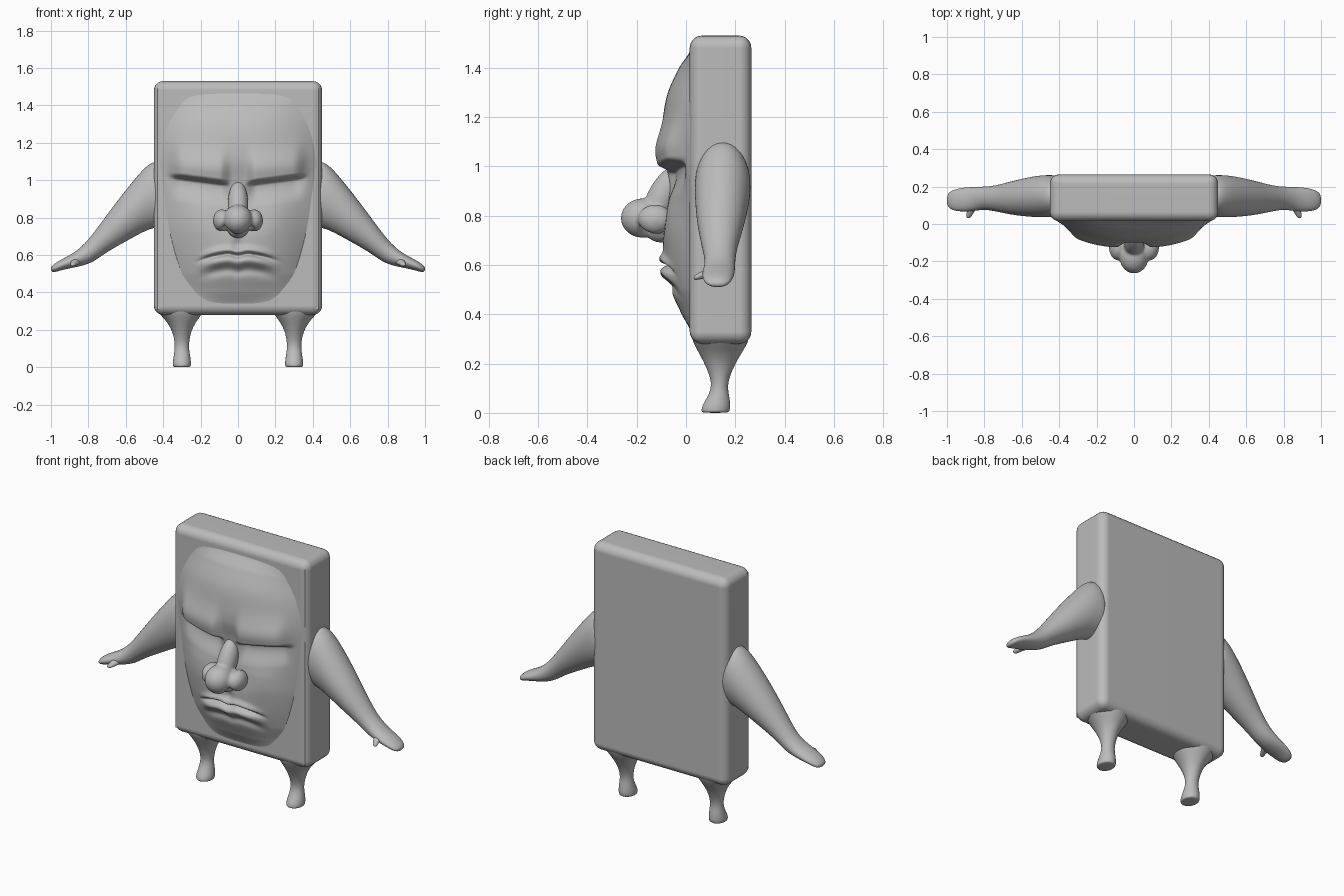
import bpy, bmesh, math
from mathutils import Vector, Matrix

cube = bpy.data.objects.get("Cube")
if cube:
    bpy.data.objects.remove(cube)

clay = bpy.data.materials.new("grey clay")
clay.use_nodes = True
grey = (0.5, 0.5, 0.5, 1)
clay.diffuse_color = grey
clay.node_tree.nodes["Principled BSDF"].inputs["Base Color"].default_value = grey


def finish(bm, name):
    bmesh.ops.recalc_face_normals(bm, faces=bm.faces)
    mesh = bpy.data.meshes.new(name)
    bm.to_mesh(mesh)
    bm.free()
    mesh.materials.append(clay)
    mesh.shade_smooth()
    obj = bpy.data.objects.new(name, mesh)
    bpy.context.collection.objects.link(obj)
    return obj


def loft(name, rings, sides=16):
    """Skin oval rings given as (centre, half axis u, half axis v)."""
    bm = bmesh.new()
    loops = []
    for c, u, v in rings:
        angles = [2 * math.pi * i / sides for i in range(sides)]
        loops.append([bm.verts.new(c + u * math.cos(a) + v * math.sin(a)) for a in angles])
    for a, b in zip(loops, loops[1:]):
        for i in range(sides):
            j = (i + 1) % sides
            bm.faces.new((a[i], a[j], b[j], b[i]))
    bm.faces.new(loops[0])
    bm.faces.new(loops[-1])
    obj = finish(bm, name)
    obj.modifiers.new("smooth", 'SUBSURF').levels = 2
    obj.modifiers["smooth"].render_levels = 2
    return obj


def step(a, b, t):
    t = min(1, max(0, (t - a) / (b - a)))
    return t * t * (3 - 2 * t)


def bump(d, width):
    return math.exp(-(d / width) ** 2)


def curve(points, t):
    """Smooth interpolation through (position, value) points (Catmull-Rom)."""
    for i in range(len(points) - 1):
        (t1, p1), (t2, p2) = points[i], points[i + 1]
        if t <= t2:
            p0 = points[max(i - 1, 0)][1]
            p3 = points[min(i + 2, len(points) - 1)][1]
            s = max(0, (t - t1) / (t2 - t1))
            return p1 + s * (p2 - p0) / 2 + s * s * (p0 - 2.5 * p1 + 2 * p2 - p3 / 2) \
                + s ** 3 * (1.5 * (p1 - p2) + (p3 - p0) / 2)
    return points[-1][1]


# Slab body
bm = bmesh.new()
bmesh.ops.create_cube(bm, size=1, matrix=Matrix.Translation((0, 0.14, 0.905))
                      @ Matrix.Diagonal((0.9, 0.25, 1.25, 1)))
body = finish(bm, "body")
bev = body.modifiers.new("round edges", 'BEVEL')
bev.width = 0.05
bev.segments = 5
body.modifiers.new("even shading", 'WEIGHTED_NORMAL')

# Face relief
DEPTH = [(0.32, 0), (0.4, 0.04), (0.5, 0.085), (0.6, 0.11), (0.7, 0.115), (0.8, 0.1),
         (0.9, 0.09), (1.0, 0.1), (1.1, 0.12), (1.2, 0.115), (1.3, 0.095), (1.4, 0.05), (1.48, 0)]
WIDTH = [(0.32, 0.2), (0.5, 0.31), (0.75, 0.38), (1.05, 0.42), (1.25, 0.4), (1.48, 0.3)]


def relief(x, z):
    ax = abs(x)
    t = min(1, ax / curve(WIDTH, z))
    h = curve(DEPTH, z) * (1 - t ** 2.4)
    fade = 1 - step(0.75, 1, t)
    # Heavy brow overhanging the closed eyes
    crease = 0.968 + 0.13 * ax
    over = z - crease
    span = step(0.03, 0.1, ax) * (1 - step(0.29, 0.4, ax))
    brow = 0.04 * step(-0.008, 0.03, over) * bump(max(0, over - 0.05), 0.1)
    socket = 0.03 * step(-0.13, -0.01, over) * (1 - step(-0.01, 0.02, over))
    h += (brow - socket) * span * fade
    # Cheeks
    h += 0.015 * bump(ax - 0.2, 0.1) * bump(z - 0.8, 0.1) * fade
    # Frowning mouth
    line = 0.608 - 0.9 * x * x - 0.012 * bump(x, 0.035)
    lip = 1 - step(0.1, 0.24, ax)
    h += lip * (0.018 * bump(z - line - 0.022, 0.02) + 0.022 * bump(z - line + 0.034, 0.026)
                - 0.03 * bump(z - line, 0.01) - 0.012 * bump(z - line + 0.085, 0.025))
    h -= 0.012 * bump(x, 0.025) * bump(z - 0.66, 0.03)
    return max(h, 0)


bm = bmesh.new()
bmesh.ops.create_grid(bm, x_segments=110, y_segments=200, size=0.5)
for v in bm.verts:
    x, z = v.co.x * 0.86, 0.9 + v.co.y * 1.18
    v.co = (x, 0.022 - relief(x, z), z)
face = finish(bm, "face")

# Nose: blended ovals with dented nostrils
bm = bmesh.new()
for centre, radii, tilt in [((0, -0.175, 0.79), (0.078, 0.09, 0.08), 0),
                            ((0, -0.1, 0.87), (0.055, 0.06, 0.14), -0.45),
                            ((0.086, -0.125, 0.785), (0.048, 0.07, 0.06), 0),
                            ((-0.086, -0.125, 0.785), (0.048, 0.07, 0.06), 0),
                            ((0, -0.1, 0.75), (0.06, 0.07, 0.06), 0)]:
    bmesh.ops.create_uvsphere(bm, u_segments=24, v_segments=16, radius=1,
                              matrix=Matrix.Translation(centre) @ Matrix.Rotation(tilt, 4, 'X')
                              @ Matrix.Diagonal((*radii, 1)))
nose = finish(bm, "nose")
rm = nose.modifiers.new("blend", 'REMESH')
rm.mode = 'VOXEL'
rm.voxel_size = 0.007
rm.use_smooth_shade = True
sm = nose.modifiers.new("soften", 'SMOOTH')
sm.iterations = 10
bpy.context.view_layer.objects.active = nose
nose.select_set(True)
bpy.ops.object.convert(target='MESH')
for v in nose.data.vertices:
    if v.co.z < 0.77:
        d = math.hypot(abs(v.co.x) - 0.055, v.co.y + 0.16)
        v.co.z += 0.035 * bump(d, 0.025)

# Arms: (top x, top z, bottom x, bottom z, front y, back y)
ARM = [(0.40, 1.10, 0.38, 0.75, 0.035, 0.262), (0.46, 1.11, 0.44, 0.745, 0.033, 0.265),
       (0.53, 1.04, 0.50, 0.725, 0.033, 0.262), (0.66, 0.875, 0.60, 0.67, 0.042, 0.238),
       (0.76, 0.735, 0.71, 0.61, 0.065, 0.207), (0.82, 0.66, 0.78, 0.555, 0.078, 0.2),
       (0.88, 0.61, 0.86, 0.535, 0.065, 0.2), (0.94, 0.58, 0.93, 0.523, 0.065, 0.193),
       (0.985, 0.553, 0.975, 0.508, 0.075, 0.18), (1.003, 0.53, 0.998, 0.51, 0.1, 0.155)]
# Legs: (z, inner x, outer x, front y, back y)
LEG = [(0.37, 0.17, 0.445, 0.02, 0.26), (0.31, 0.17, 0.45, 0.015, 0.265),
       (0.26, 0.21, 0.395, 0.04, 0.24), (0.2, 0.25, 0.352, 0.075, 0.2),
       (0.12, 0.264, 0.336, 0.108, 0.166), (0.07, 0.257, 0.343, 0.09, 0.176),
       (0.03, 0.25, 0.35, 0.064, 0.182), (0.006, 0.25, 0.35, 0.06, 0.178),
       (0, 0.258, 0.342, 0.068, 0.17)]

for side, s in (("left", 1), ("right", -1)):
    rings = []
    for tx, tz, bx, bz, y0, y1 in ARM:
        top, bot = Vector((s * tx, 0, tz)), Vector((s * bx, 0, bz))
        mid = (top + bot) / 2 + Vector((0, (y0 + y1) / 2, 0))
        rings.append((mid, (top - bot) / 2, Vector((0, (y1 - y0) / 2, 0))))
    loft(side + "_arm", rings)

    thumb = []
    for x, y, z, r in [(0.85, 0.12, 0.575, 0.03), (0.868, 0.08, 0.565, 0.026),
                       (0.88, 0.05, 0.553, 0.018), (0.886, 0.03, 0.547, 0.012)]:
        thumb.append((Vector((s * x, y, z)), Vector((r, 0, 0)), Vector((0, 0, r * 0.8))))
    loft(side + "_thumb", thumb, 8)

    rings = []
    for z, x0, x1, y0, y1 in LEG:
        rings.append((Vector((s * (x0 + x1) / 2, (y0 + y1) / 2, z)),
                      Vector(((x1 - x0) / 2, 0, 0)), Vector((0, (y1 - y0) / 2, 0))))
    loft(side + "_leg", rings)
